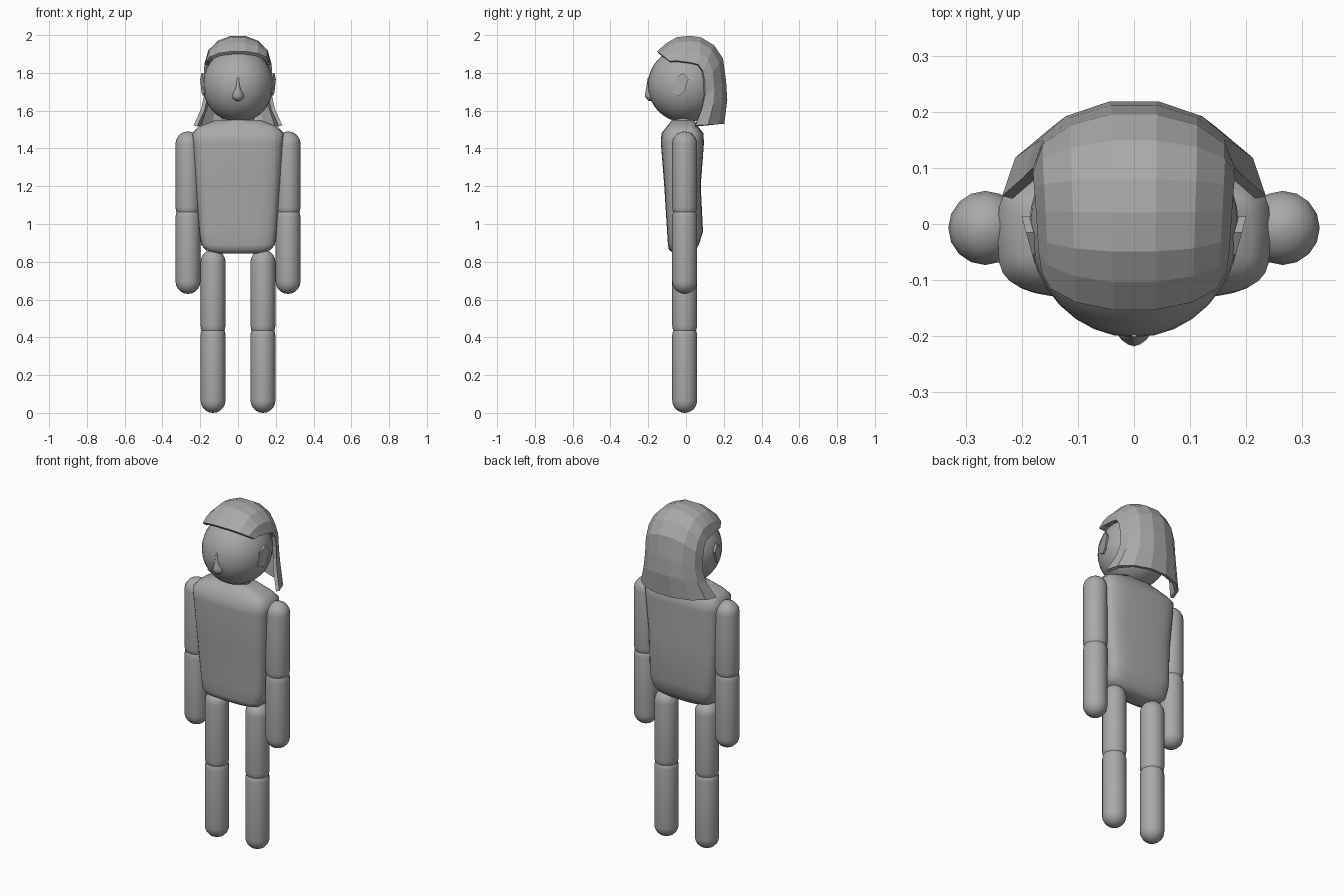
import bpy, bmesh, math

if "Cube" in bpy.data.objects:
    bpy.data.objects.remove(bpy.data.objects["Cube"])

grey = bpy.data.materials.new("plain grey")
grey.diffuse_color = (0.4, 0.4, 0.4, 1)
grey.use_nodes = True
grey.node_tree.nodes["Principled BSDF"].inputs["Base Color"].default_value = grey.diffuse_color
MID_Y = -0.007


def make(name, verts, faces, smooth=None):
    me = bpy.data.meshes.new(name)
    me.from_pydata(verts, [], faces)
    bm = bmesh.new()
    bm.from_mesh(me)
    bmesh.ops.recalc_face_normals(bm, faces=bm.faces)
    bm.to_mesh(me)
    bm.free()
    me.materials.append(grey)
    ob = bpy.data.objects.new(name, me)
    bpy.context.collection.objects.link(ob)
    if smooth:
        bpy.ops.object.select_all(action='DESELECT')
        bpy.context.view_layer.objects.active = ob
        ob.select_set(True)
        bpy.ops.object.shade_smooth_by_angle(angle=math.radians(smooth))
    return ob


def spow(v, p):
    return math.copysign(abs(v) ** p, v)


def loft(name, rings, n=16, x=0, p=1.0, smooth=40):
    """Stack of closed rings (z, half width, front y, back y)."""
    verts, faces = [], []
    for z, hx, yf, yb in rings:
        for i in range(n):
            a = 2 * math.pi * i / n
            verts.append((x + hx * spow(math.cos(a), p),
                          (yf + yb) / 2 + (yb - yf) / 2 * spow(math.sin(a), p), z))
    for r in range(len(rings) - 1):
        for i in range(n):
            j = (i + 1) % n
            faces.append((r * n + i, r * n + j, (r + 1) * n + j, (r + 1) * n + i))
    faces += [tuple(range(n)), tuple(range((len(rings) - 1) * n, len(rings) * n))]
    return make(name, verts, faces, smooth)


def round_rings(z0, z1, rx, ry, rz, steps):
    """Rings of a capsule, or of an ellipsoid when z1 - z0 = 2 * rz."""
    rings = []
    for base, start in ((z0 + rz, -90), (z1 - rz, 0)):
        for k in range(steps + 1):
            if start == 0 and k == 0 and z1 - z0 <= 2 * rz + 1e-5:
                continue
            a = math.radians(start + 90 * k / steps)
            c = max(math.cos(a), 0.02)
            rings.append((base + rz * math.sin(a), rx * c, MID_Y - ry * c, MID_Y + ry * c))
    return rings


# limbs: overlapping capsules
for side, s in (("left", 1), ("right", -1)):
    for part, x, z0, z1 in (("lower_leg", 0.132, 0.0, 0.477), ("upper_leg", 0.132, 0.397, 0.865),
                            ("forearm", 0.265, 0.63, 1.103), ("upper_arm", 0.265, 1.023, 1.49)):
        loft(f"{side}_{part}", round_rings(z0, z1, 0.066, 0.066, 0.066, 5), x=s * x)

# torso with sloping shoulders and short neck
loft("torso", [(0.843, 0.10, -0.06, 0.03), (0.862, 0.172, -0.09, 0.05), (0.89, 0.195, -0.096, 0.068),
               (0.96, 0.205, -0.10, 0.09), (1.2, 0.222, -0.115, 0.078), (1.43, 0.238, -0.133, 0.095),
               (1.48, 0.243, -0.13, 0.092), (1.515, 0.21, -0.102, 0.065), (1.55, 0.12, -0.075, 0.042)],
     n=32, p=0.5, smooth=50)
loft("neck", [(1.50, 0.09, -0.065, 0.04), (1.60, 0.08, -0.06, 0.035)])

# head
loft("head", round_rings(1.538, 1.932, 0.187, 0.195, 0.197, 10), n=32)

# nose: narrow bridge widening to a rounded tip
loft("nose", [(1.652, 0.012, -0.198, -0.15), (1.663, 0.028, -0.21, -0.15), (1.677, 0.034, -0.218, -0.15),
              (1.695, 0.028, -0.215, -0.15), (1.725, 0.017, -0.21, -0.15), (1.775, 0.012, -0.202, -0.15)],
     n=16, p=1.2, smooth=60)

# ears: slanted plates standing off the head towards the back
ear = [(-0.055, 1.775), (-0.015, 1.80), (0.013, 1.765), (0.0, 1.73),
       (-0.01, 1.70), (-0.035, 1.68), (-0.07, 1.695), (-0.06, 1.73)]
for side, s in (("left", 1), ("right", -1)):
    n = len(ear)
    verts = [(s * (0.177 + (y + 0.07) * 0.28 - d), y, z) for d in (0, 0.014) for y, z in ear]
    faces = [tuple(range(n)), tuple(range(n, 2 * n))]
    faces += [(i, (i + 1) % n, n + (i + 1) % n, n + i) for i in range(n)]
    make(f"{side}_ear", verts, faces)

# hair: arched strips from fringe over crown to nape
# (centre y, centre z, edge x, edge y, edge z)
stations = [(-0.155, 1.915, 0.165, -0.085, 1.862), (-0.105, 1.96, 0.170, -0.05, 1.865),
            (-0.05, 1.992, 0.172, -0.02, 1.86), (0.02, 2.0, 0.175, 0.025, 1.855),
            (0.08, 1.992, 0.178, 0.065, 1.845), (0.15, 1.95, 0.18, 0.09, 1.81),
            (0.198, 1.88, 0.18, 0.10, 1.75), (0.215, 1.76, 0.18, 0.10, 1.68),
            (0.222, 1.66, 0.195, 0.085, 1.61), (0.207, 1.53, 0.235, 0.05, 1.522)]
COLS = 8
verts, faces = [], []
for yc, zc, xe, ye, ze in stations:
    for i in range(COLS):
        a = math.radians(-90 + 180 * i / (COLS - 1))
        k = 1 - math.cos(a)
        verts.append((xe * math.sin(a), yc + (ye - yc) * k, zc + (ze - zc) * k))
for r in range(len(stations) - 1):
    for i in range(COLS - 1):
        q = r * COLS + i
        faces.append((q, q + 1, q + COLS + 1, q + COLS))
hair = make("hair", verts, faces)
if sum(p.normal.z for p in hair.data.polygons) < 0:
    hair.data.flip_normals()
shell = hair.modifiers.new("thickness", 'SOLIDIFY')
shell.thickness = 0.02
shell.offset = -1
